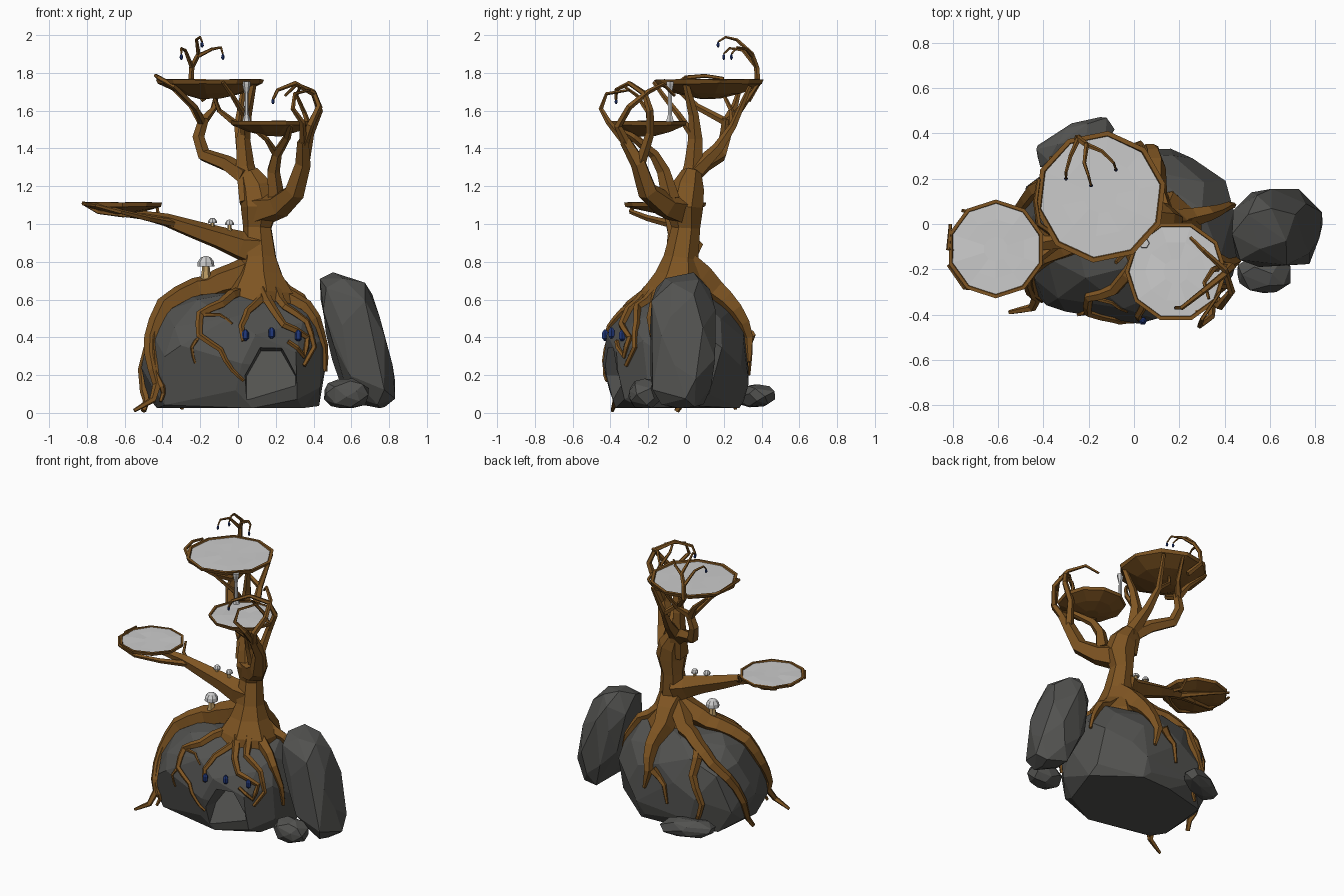
import bpy, bmesh, math, random
from mathutils import Matrix, Vector
from mathutils.bvhtree import BVHTree

random.seed(7)


def material(name, rgb):
    m = bpy.data.materials.new(name)
    m.diffuse_color = (*rgb, 1)
    return m


BARK = material("bark", (0.21, 0.09, 0.016))
STONE = material("stone", (0.085, 0.085, 0.08))
BLUE = material("blue_glow", (0.015, 0.04, 0.2))
CREAM = material("stem_cream", (0.5, 0.33, 0.13))


def finish(bm, name, mat=None):
    bmesh.ops.recalc_face_normals(bm, faces=bm.faces[:])
    me = bpy.data.meshes.new(name)
    bm.to_mesh(me)
    bm.free()
    ob = bpy.data.objects.new(name, me)
    bpy.context.collection.objects.link(ob)
    if mat:
        me.materials.append(mat)
    return ob


def loft(bm, rings):
    """Skin a list of equal-length point rings and cap both ends."""
    vs = [[bm.verts.new(p) for p in r] for r in rings]
    n = len(vs[0])
    for a, b in zip(vs, vs[1:]):
        for i in range(n):
            bm.faces.new((a[i], a[(i + 1) % n], b[(i + 1) % n], b[i]))
    bm.faces.new(vs[0][::-1])
    bm.faces.new(vs[-1])


def revolve(bm, profile, c, n, turn=0.0, wobble=0.0):
    """Loft (radius, height) pairs around a vertical axis at c."""
    loft(bm, [[(c[0] + r * math.cos(turn + math.tau * i / n),
                c[1] + r * math.sin(turn + math.tau * i / n),
                c[2] + z + random.uniform(-wobble, wobble)) for i in range(n)] for r, z in profile])


def tube(bm, pts, radii, n):
    pts = [Vector(p) for p in pts]
    rings, u = [], Vector((0.31, 0.95, 0.1))
    for i, (p, r) in enumerate(zip(pts, radii)):
        t = (pts[min(i + 1, len(pts) - 1)] - pts[max(i - 1, 0)]).normalized()
        u = u - t * u.dot(t)
        if u.length < 1e-3:
            u = t.orthogonal()
        u.normalize()
        w = t.cross(u)
        rings.append([p + r * (math.cos(a) * u + math.sin(a) * w)
                      for a in (math.tau * k / n for k in range(n))])
    loft(bm, rings)


def branches(name, paths, n=5):
    """Tapered limbs: each path is (start radius, end radius, points)."""
    bm = bmesh.new()
    for r0, r1, pts in paths:
        k = len(pts) - 1
        tube(bm, pts, [r0 + (r1 - r0) * (i / k) ** 0.7 for i in range(k + 1)], n)
    return finish(bm, name, BARK)


def rock(name, c, size, count, power=2.6, lean=0.0, floor=0.025):
    """Faceted boulder: convex hull of scattered points on a boxy ellipsoid."""
    bm = bmesh.new()
    for i in range(count):
        h = 1 - 2 * (i + 0.5) / count
        a = i * 2.39996 + random.uniform(-0.25, 0.25)
        s = math.sqrt(1 - h * h)
        d = Vector((s * math.cos(a), s * math.sin(a), h))
        d /= sum(abs(q) ** power for q in d) ** (1 / power)
        d *= random.uniform(0.96, 1.04)
        z = max(c[2] + d.z * size[2], floor)
        bm.verts.new((c[0] + d.x * size[0] + lean * (z - c[2]), c[1] + d.y * size[1], z))
    res = bmesh.ops.convex_hull(bm, input=bm.verts[:])
    junk = set(res["geom_interior"] + res["geom_unused"])
    bmesh.ops.delete(bm, geom=[g for g in junk if isinstance(g, bmesh.types.BMVert)], context='VERTS')
    bmesh.ops.dissolve_limit(bm, angle_limit=math.radians(9), verts=bm.verts[:], edges=bm.edges[:])
    return finish(bm, name, STONE)


# Boulders
main = rock("main_boulder", (-0.02, -0.045, 0.25), (0.485, 0.38, 0.405), 75)
rock("tall_side_rock", (0.63, -0.02, 0.38), (0.155, 0.175, 0.355), 40, 3.4, -0.25)
rock("small_front_rock", (0.575, -0.22, 0.1), (0.12, 0.085, 0.08), 26)
flat = rock("flat_back_rock", (0, 0, 0.09), (0.185, 0.08, 0.06), 26)
flat.location = (-0.26, 0.36, 0)
flat.rotation_euler.z = math.radians(25)
bm = bmesh.new()
bm.from_mesh(main.data)
surface = BVHTree.FromBMesh(bm)
bm.free()

# Cave cut into the front of the boulder, with a back wall that slopes out to the ground
bpy.ops.mesh.primitive_cone_add(vertices=8, radius1=0.165, radius2=0.14, depth=0.42,
                                location=(0.175, -0.4, 0.1), rotation=(-math.pi / 2, 0, 0))
cutter = bpy.context.object
cutter.data.transform(Matrix.Rotation(math.pi / 8, 4, 'Z'))
for v in cutter.data.vertices:
    if v.co.z > 0:
        v.co.z = 0.03 - 1.0 * v.co.y
cutter.scale.y = 1.75
mod = main.modifiers.new("cave", 'BOOLEAN')
mod.operation, mod.object, mod.solver = 'DIFFERENCE', cutter, 'EXACT'
bpy.context.view_layer.objects.active = main
bpy.ops.object.modifier_apply(modifier="cave")
bpy.data.objects.remove(cutter)


def roots(name, paths):
    """Limbs that hug the boulder surface between given points."""
    out = []
    for r0, r1, pts in paths:
        fine = []
        pts = [Vector(p) for p in pts]
        for a, b in zip(pts, pts[1:]):
            fine += [a, a.lerp(b, 0.5)]
        fine.append(pts[-1])
        hug = []
        for i, p in enumerate(fine):
            if 0.1 < p.z < 0.68 and i > 0:
                q, nrm, _, _ = surface.find_nearest(p)
                p = q + nrm * (r0 + (r1 - r0) * i / len(fine)) * 0.4
            hug.append(p)
        out.append((r0, r1, hug))
    return branches(name, out)


# Trunk
bm = bmesh.new()
trunk = [(0.11, -0.05, 0.57, 0.21), (0.12, -0.045, 0.63, 0.195), (0.115, -0.035, 0.73, 0.13),
         (0.115, -0.025, 0.82, 0.095), (0.105, 0, 0.98, 0.078), (0.12, -0.01, 1.09, 0.105),
         (0.1, 0.01, 1.19, 0.09), (0.06, 0.03, 1.27, 0.055)]
tube(bm, [p[:3] for p in trunk], [p[3] for p in trunk], 7)
finish(bm, "trunk", BARK)

# Roots
roots("large_roots", [
    (0.1, 0.01, [(0.07, -0.02, 0.74), (-0.1, -0.04, 0.69), (-0.22, -0.06, 0.65), (-0.38, -0.13, 0.56),
                 (-0.46, -0.2, 0.4), (-0.42, -0.29, 0.22), (-0.45, -0.37, 0.07), (-0.55, -0.39, 0.012)]),
    (0.035, 0.01, [(-0.45, -0.19, 0.42), (-0.44, -0.27, 0.28), (-0.4, -0.33, 0.14), (-0.41, -0.34, 0.06)]),
    (0.11, 0.012, [(0.1, 0.0, 0.76), (0.08, 0.16, 0.67), (0.1, 0.28, 0.56), (0.07, 0.34, 0.4), (0.1, 0.34, 0.27)]),
    (0.08, 0.015, [(0.07, 0.0, 0.75), (-0.08, 0.12, 0.67), (-0.2, 0.16, 0.58), (-0.32, 0.17, 0.47),
                   (-0.44, 0.1, 0.33), (-0.47, 0.02, 0.12), (-0.5, -0.05, 0.01)]),
    (0.04, 0.01, [(-0.22, 0.17, 0.57), (-0.24, 0.25, 0.42), (-0.3, 0.25, 0.25), (-0.27, 0.27, 0.09), (-0.3, 0.26, 0.02)]),
    (0.03, 0.01, [(0.03, 0.34, 0.42), (-0.06, 0.34, 0.33), (-0.08, 0.33, 0.2)]),
    (0.07, 0.012, [(0.13, 0.0, 0.73), (0.26, 0.03, 0.64), (0.37, 0.06, 0.54), (0.43, 0.08, 0.38)]),
])
roots("front_roots", [
    (0.06, 0.012, [(0.16, -0.06, 0.7), (0.3, -0.13, 0.6), (0.41, -0.18, 0.5), (0.45, -0.16, 0.36), (0.46, -0.14, 0.22)]),
    (0.032, 0.013, [(0.12, -0.16, 0.66), (0.12, -0.24, 0.6), (0.05, -0.33, 0.53), (0.02, -0.38, 0.45), (0.03, -0.42, 0.38)]),
    (0.03, 0.012, [(0.13, -0.2, 0.65), (0.19, -0.31, 0.55), (0.25, -0.36, 0.48), (0.37, -0.3, 0.4),
                   (0.35, -0.33, 0.3), (0.27, -0.38, 0.385)]),
    (0.03, 0.012, [(0.2, -0.16, 0.65), (0.26, -0.27, 0.58), (0.36, -0.26, 0.48), (0.39, -0.26, 0.35), (0.35, -0.32, 0.25)]),
    (0.034, 0.009, [(0.02, -0.14, 0.64), (-0.09, -0.28, 0.56), (-0.2, -0.32, 0.52), (-0.2, -0.36, 0.4),
                    (-0.09, -0.4, 0.33), (-0.03, -0.42, 0.23), (0.03, -0.42, 0.17)]),
    (0.014, 0.006, [(-0.2, -0.32, 0.52), (-0.1, -0.36, 0.53), (-0.03, -0.38, 0.47)]),
    (0.014, 0.006, [(-0.2, -0.36, 0.4), (-0.24, -0.36, 0.34), (-0.22, -0.36, 0.27)]),
])

# Limb and twigs carrying the left bowl
branches("left_limb", [
    (0.105, 0.014, [(0.09, -0.01, 0.87), (0.01, -0.03, 0.885), (-0.1, -0.04, 0.925), (-0.25, -0.06, 0.975),
                    (-0.38, -0.08, 1.02), (-0.5, -0.1, 1.045), (-0.64, -0.12, 1.055)]),
    (0.022, 0.008, [(-0.33, -0.08, 1.0), (-0.48, -0.2, 1.03), (-0.62, -0.29, 1.065), (-0.75, -0.28, 1.1), (-0.82, -0.18, 1.105)]),
    (0.02, 0.008, [(-0.46, -0.09, 1.035), (-0.62, 0.02, 1.06), (-0.76, 0.06, 1.1)]),
    (0.016, 0.008, [(-0.34, -0.08, 1.01), (-0.42, -0.02, 1.04), (-0.43, 0.02, 1.1)]),
    (0.018, 0.008, [(-0.6, -0.11, 1.05), (-0.74, -0.13, 1.065), (-0.82, -0.11, 1.11), (-0.81, 0.0, 1.11)]),
])
# Limbs and twigs carrying the right bowl
branches("right_limb", [
    (0.095, 0.032, [(0.12, -0.02, 1.08), (0.22, -0.11, 1.1), (0.3, -0.2, 1.17), (0.345, -0.25, 1.32), (0.345, -0.32, 1.44)]),
    (0.03, 0.008, [(0.35, -0.24, 1.33), (0.38, -0.19, 1.48), (0.43, -0.19, 1.6), (0.4, -0.22, 1.69),
                   (0.3, -0.3, 1.745), (0.21, -0.37, 1.71), (0.185, -0.37, 1.66)]),
    (0.028, 0.008, [(0.345, -0.31, 1.42), (0.38, -0.36, 1.52), (0.43, -0.3, 1.62), (0.4, -0.2, 1.7), (0.31, -0.12, 1.74), (0.25, -0.06, 1.68)]),
    (0.022, 0.007, [(0.345, -0.32, 1.43), (0.34, -0.41, 1.54), (0.29, -0.45, 1.61), (0.3, -0.42, 1.69), (0.38, -0.3, 1.71)]),
    (0.018, 0.007, [(0.385, -0.19, 1.49), (0.35, -0.2, 1.59), (0.31, -0.26, 1.68), (0.33, -0.33, 1.73)]),
    (0.05, 0.014, [(0.2, -0.08, 1.13), (0.185, -0.12, 1.28), (0.205, -0.17, 1.37), (0.26, -0.28, 1.46), (0.28, -0.39, 1.53)]),
    (0.022, 0.01, [(0.2, -0.17, 1.37), (0.15, -0.25, 1.45), (0.05, -0.3, 1.53)]),
])
# Limbs and twigs carrying the upper bowl
branches("upper_limb", [
    (0.075, 0.018, [(0.07, 0, 1.12), (0.035, 0.04, 1.3), (0.025, 0.05, 1.45), (0.045, 0.04, 1.58), (0.08, 0.0, 1.74)]),
    (0.055, 0.028, [(0.04, 0.02, 1.25), (-0.06, 0.1, 1.32), (-0.18, 0.18, 1.365), (-0.21, 0.21, 1.46), (-0.18, 0.22, 1.56)]),
    (0.03, 0.01, [(-0.19, 0.22, 1.54), (-0.25, 0.26, 1.63), (-0.37, 0.29, 1.74)]),
    (0.028, 0.01, [(-0.19, 0.22, 1.54), (-0.13, 0.29, 1.61), (-0.1, 0.38, 1.74)]),
    (0.022, 0.009, [(-0.19, 0.21, 1.54), (-0.23, 0.06, 1.62), (-0.34, -0.06, 1.73), (-0.42, 0, 1.775), (-0.435, 0.1, 1.785), (-0.42, 0.2, 1.77)]),
    (0.05, 0.012, [(0.05, 0.04, 1.27), (0.02, 0.17, 1.4), (0.0, 0.25, 1.52), (0.03, 0.34, 1.73)]),
])
branches("upper_twigs", [
    (0.022, 0.01, [(0.03, 0.05, 1.45), (0.03, -0.04, 1.58), (-0.03, -0.12, 1.68), (-0.08, -0.17, 1.75)]),
    (0.02, 0.01, [(0.0, 0.25, 1.52), (-0.1, 0.24, 1.6), (-0.13, 0.2, 1.68)]),
    (0.02, 0.013, [(-0.18, 0.33, 1.66), (-0.25, 0.38, 1.74), (-0.245, 0.375, 1.83), (-0.21, 0.35, 1.9)]),
    (0.013, 0.005, [(-0.245, 0.375, 1.83), (-0.28, 0.3, 1.92), (-0.3, 0.23, 1.93), (-0.3, 0.2, 1.9)]),
    (0.012, 0.005, [(-0.21, 0.35, 1.9), (-0.22, 0.27, 1.975), (-0.2, 0.21, 1.99), (-0.19, 0.17, 1.965)]),
    (0.012, 0.005, [(-0.21, 0.35, 1.89), (-0.14, 0.32, 1.925), (-0.09, 0.27, 1.935), (-0.08, 0.24, 1.9)]),
])

# Bowls: bark dish plus pale water surface
for name, c, r, d, turn in (("left", (-0.61, -0.11, 1.115), 0.218, 0.06, 0.31),
                            ("right", (0.185, -0.21, 1.545), 0.225, 0.08, 0.0),
                            ("upper", (-0.148, 0.12, 1.765), 0.292, 0.1, 0.2)):
    bm = bmesh.new()
    revolve(bm, [(0.2 * r, -d), (0.6 * r, -0.72 * d), (0.97 * r, -0.022), (r, 0),
                 (0.93 * r, 0), (0.9 * r, -0.018)], c, 10, turn, 0.003)
    finish(bm, name + "_bowl", BARK)
    bm = bmesh.new()
    revolve(bm, [(0.92 * r, -0.014), (0.92 * r, -0.007), (0.6 * r, -0.006), (0.25 * r, -0.005)], c, 10, turn, 0.003)
    finish(bm, name + "_water")

# Waterfall from the upper bowl to the right bowl
bm = bmesh.new()
revolve(bm, [(0.024, 0), (0.012, 0.04), (0.011, 0.15), (0.022, 0.2), (0.022, 0.215)], (0.045, -0.085, 1.54), 6)
finish(bm, "waterfall")

# Mushrooms
for i, (x, y, z, s) in enumerate(((-0.17, -0.06, 0.7, 1.0), (-0.135, -0.045, 0.965, 0.52),
                                  (-0.045, -0.035, 0.955, 0.52), (0.135, -0.03, 1.14, 0.4))):
    bm = bmesh.new()
    revolve(bm, [(0.03 * s, 0), (0.022 * s, 0.05 * s), (0.018 * s, 0.1 * s)], (x, y, z), 6)
    finish(bm, f"mushroom_stem_{i}", CREAM)
    bm = bmesh.new()
    revolve(bm, [(0.018 * s, 0.085 * s), (0.045 * s, 0.075 * s), (0.043 * s, 0.1 * s),
                 (0.027 * s, 0.122 * s), (0.008 * s, 0.13 * s)], (x, y, z), 8)
    finish(bm, f"mushroom_cap_{i}")

# Blue pods above the cave and blue drops on the twig tips
bm = bmesh.new()
for x, y, z in ((0.04, -0.42, 0.41), (0.185, -0.41, 0.43), (0.32, -0.34, 0.41)):
    p, nrm, _, _ = surface.find_nearest(Vector((x, y, z)))
    revolve(bm, [(0.006, -0.03), (0.018, -0.018), (0.018, 0.014), (0.006, 0.03)], p + nrm * 0.014, 6)
for c in ((-0.3, 0.2, 1.885), (-0.19, 0.17, 1.95), (-0.08, 0.24, 1.885), (0.185, -0.37, 1.65)):
    revolve(bm, [(0.003, -0.016), (0.009, -0.006), (0.008, 0.006), (0.003, 0.014)], c, 6)
finish(bm, "blue_pods", BLUE)
